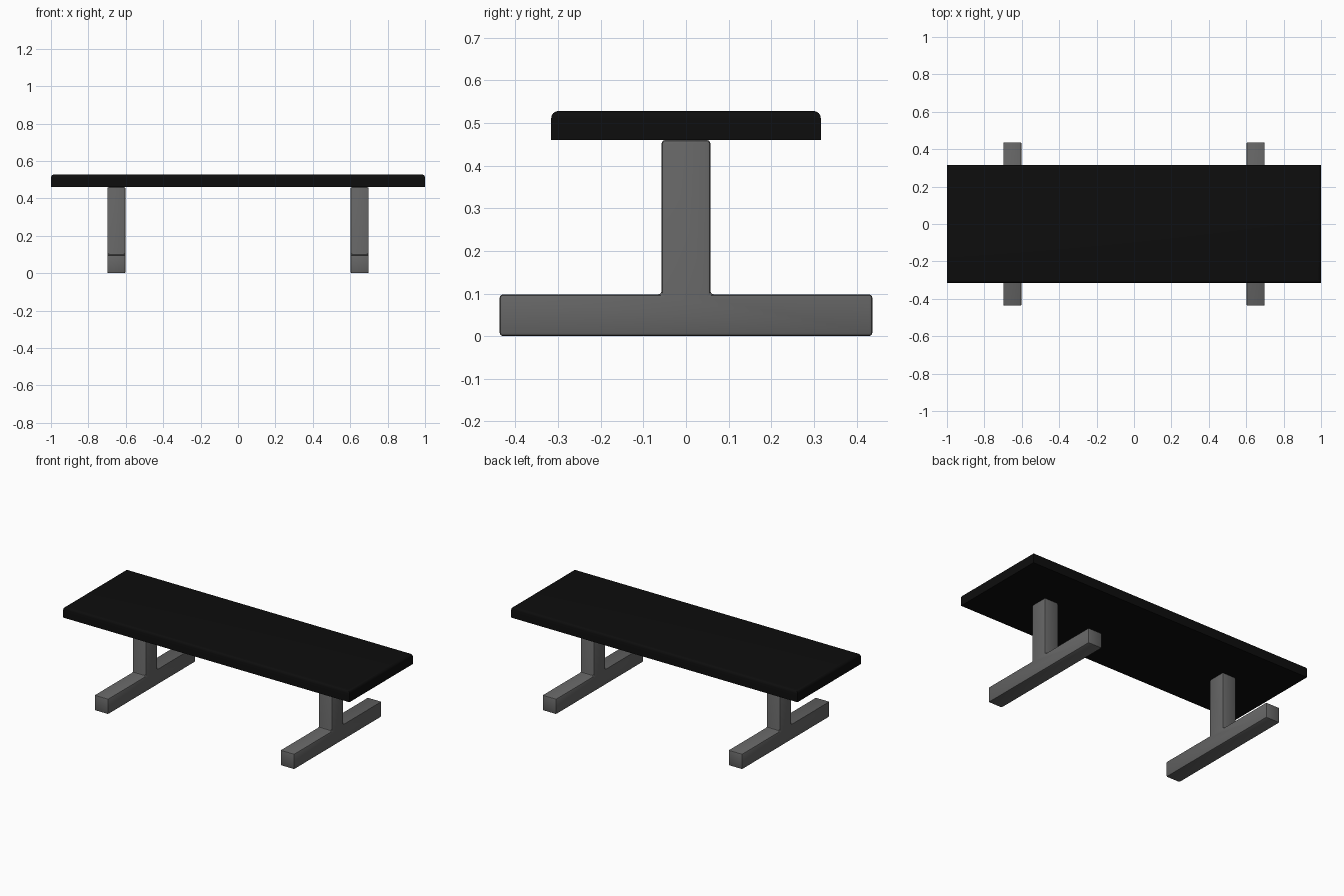
import bpy, bmesh

if "Cube" in bpy.data.objects:
    bpy.data.objects.remove(bpy.data.objects["Cube"])


def material(name, value):
    mat = bpy.data.materials.new(name)
    mat.diffuse_color = (value, value, value, 1)
    mat.use_nodes = True
    mat.node_tree.nodes["Principled BSDF"].inputs["Base Color"].default_value = mat.diffuse_color
    return mat


def prism(name, outline, x0, x1, mat, bevel, segments, pick):
    """Extrude a (y, z) outline along x and round the edges chosen by pick."""
    bm = bmesh.new()
    face = bm.faces.new([bm.verts.new((x0, y, z)) for y, z in outline])
    ext = bmesh.ops.extrude_face_region(bm, geom=[face])
    moved = [g for g in ext["geom"] if isinstance(g, bmesh.types.BMVert)]
    bmesh.ops.translate(bm, verts=moved, vec=(x1 - x0, 0, 0))
    bmesh.ops.recalc_face_normals(bm, faces=bm.faces[:])
    bmesh.ops.bevel(bm, geom=[e for e in bm.edges if pick(e)], offset=bevel,
                    segments=segments, profile=0.5, affect='EDGES')
    mesh = bpy.data.meshes.new(name)
    bm.to_mesh(mesh)
    bm.free()
    mesh.materials.append(mat)
    obj = bpy.data.objects.new(name, mesh)
    bpy.context.collection.objects.link(obj)
    bpy.context.view_layer.objects.active = obj
    bpy.ops.object.select_all(action='DESELECT')
    obj.select_set(True)
    bpy.ops.object.shade_smooth_by_angle()
    return obj


black = material("black_top", 0.004)
grey = material("dark_grey_legs", 0.13)

# Table top: only the upper rim is rounded
H, B, T = 0.316, 0.46, 0.528
prism("table_top", [(-H, B), (H, B), (H, T), (-H, T)], -1, 1, black, 0.017, 4,
      lambda e: all(v.co.z > T - 0.001 for v in e.verts))

# Inverted T legs: foot and post in one piece, all edges softened
F, P, K = 0.437, 0.057, 0.098
tee = [(-F, 0), (F, 0), (F, K), (P, K), (P, B), (-P, B), (-P, K), (-F, K)]
for side, x in (("left", -0.65), ("right", 0.65)):
    prism(side + "_leg", tee, x - 0.049, x + 0.049, grey, 0.008, 2,
          lambda e: True)
